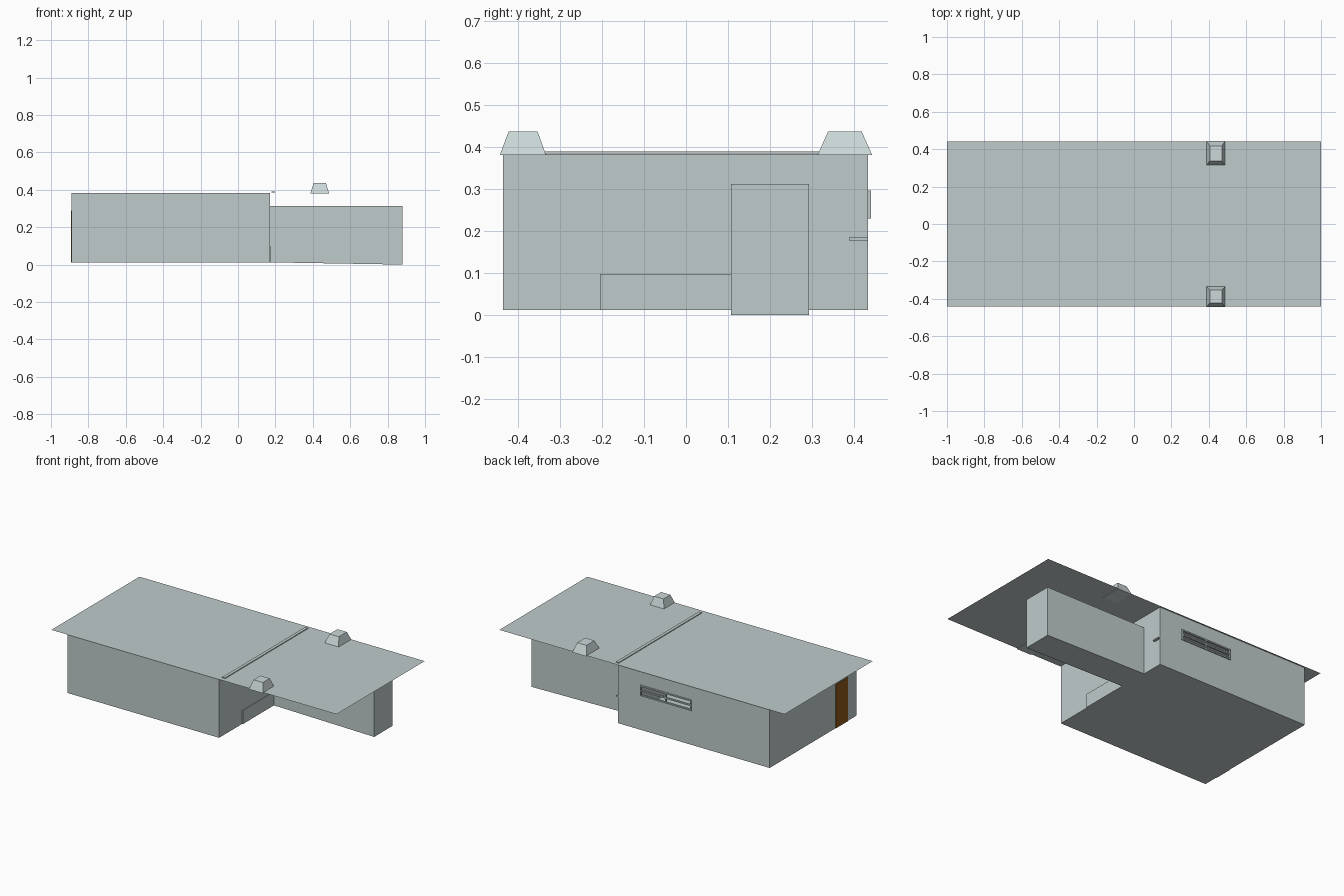
import bpy, bmesh

if "Cube" in bpy.data.objects:
    bpy.data.objects.remove(bpy.data.objects["Cube"])

def material(name, rgb):
    m = bpy.data.materials.new(name)
    m.diffuse_color = (*rgb, 1)
    m.use_nodes = True
    m.node_tree.nodes["Principled BSDF"].inputs["Base Color"].default_value = m.diffuse_color
    return m

GREY = material("pale_grey", (0.53, 0.60, 0.60))
LIGHT = material("light_grey", (0.61, 0.69, 0.70))
BROWN = material("door_brown", (0.28, 0.10, 0.011))

def finish(name, bm, mat):
    bmesh.ops.remove_doubles(bm, verts=bm.verts, dist=1e-5)
    bmesh.ops.recalc_face_normals(bm, faces=bm.faces)
    me = bpy.data.meshes.new(name)
    bm.to_mesh(me)
    bm.free()
    me.materials.append(mat)
    ob = bpy.data.objects.new(name, me)
    bpy.context.collection.objects.link(ob)
    return ob

def box(name, x, y, z, mat=GREY, top_x=None, top_y=None):
    """Box from ranges; optional narrower top makes a frustum."""
    bm = bmesh.new()
    bmesh.ops.create_cube(bm, size=1)
    for v in bm.verts:
        up = v.co.z > 0
        rx = top_x if up and top_x else x
        ry = top_y if up and top_y else y
        v.co = (rx[v.co.x > 0], ry[v.co.y > 0], z[up])
    return finish(name, bm, mat)

def quad(bm, pts):
    bm.faces.new([bm.verts.new(p) for p in pts])

X0, X1, Y0, Y1, Z0, Z1 = -0.89, 0.172, -0.435, 0.433, 0.012, 0.383
WX, WZ = (-0.343, 0.015), (0.23, 0.297)

# Hollow main block with a window opening in the back wall
bm = bmesh.new()
quad(bm, [(X0, Y0, Z0), (X1, Y0, Z0), (X1, Y1, Z0), (X0, Y1, Z0)])
quad(bm, [(X0, Y0, Z0), (X1, Y0, Z0), (X1, Y0, Z1), (X0, Y0, Z1)])
for x in (X0, X1):
    quad(bm, [(x, Y0, Z0), (x, Y1, Z0), (x, Y1, Z1), (x, Y0, Z1)])
xs, zs = (X0, *WX, X1), (Z0, *WZ, Z1)
for i in range(3):
    for j in range(3):
        if (i, j) != (1, 1):
            quad(bm, [(xs[i], Y1, zs[j]), (xs[i + 1], Y1, zs[j]),
                      (xs[i + 1], Y1, zs[j + 1]), (xs[i], Y1, zs[j + 1])])
finish("main_walls", bm, GREY)

# Window frame and bars
T = 0.008
FY = (Y1 - 0.004, 0.44)
mid_x, mid_z = sum(WX) / 2, sum(WZ) / 2
for i, x in enumerate((WX[0], mid_x - T / 2, WX[1] - T)):
    box(f"window_upright_{i}", (x, x + T), FY, WZ)
for i, z in enumerate((WZ[0], mid_z - T / 2, WZ[1] - T)):
    box(f"window_rail_{i}", WX, FY, (z, z + T))

# Thin flat roof sheet
bm = bmesh.new()
quad(bm, [(-1, -0.441, 0.385), (1, -0.441, 0.385), (1, 0.441, 0.385), (-1, 0.441, 0.385)])
finish("roof", bm, GREY)

# Strip across the roof
box("roof_strip", (0.178, 0.198), (-0.412, 0.42), (0.385, 0.39))

# Side wing, its underside dropping slightly outwards
wing = box("side_wing", (X1, 0.88), (0.107, 0.293), (Z0, 0.312))
for v in wing.data.vertices:
    if v.co.z < 0.1 and v.co.x > 0.5:
        v.co.z = 0.0

# Tapered roof vents
for name, y, ty in (("front_vent", (-0.443, -0.333), (-0.422, -0.353)),
                    ("back_vent", (0.313, 0.443), (0.338, 0.418))):
    box(name, (0.387, 0.487), y, (0.381, 0.437), LIGHT, (0.405, 0.47), ty)

# Door on the left wall, low panel and handle on the right wall
box("door", (X0 - 0.003, X0), (-0.347, -0.227), (Z0, 0.29), BROWN)
box("low_panel", (X1, X1 + 0.005), (-0.205, 0.107), (Z0, 0.098))
box("wall_handle", (X1, X1 + 0.015), (0.388, Y1), (0.178, 0.185))
